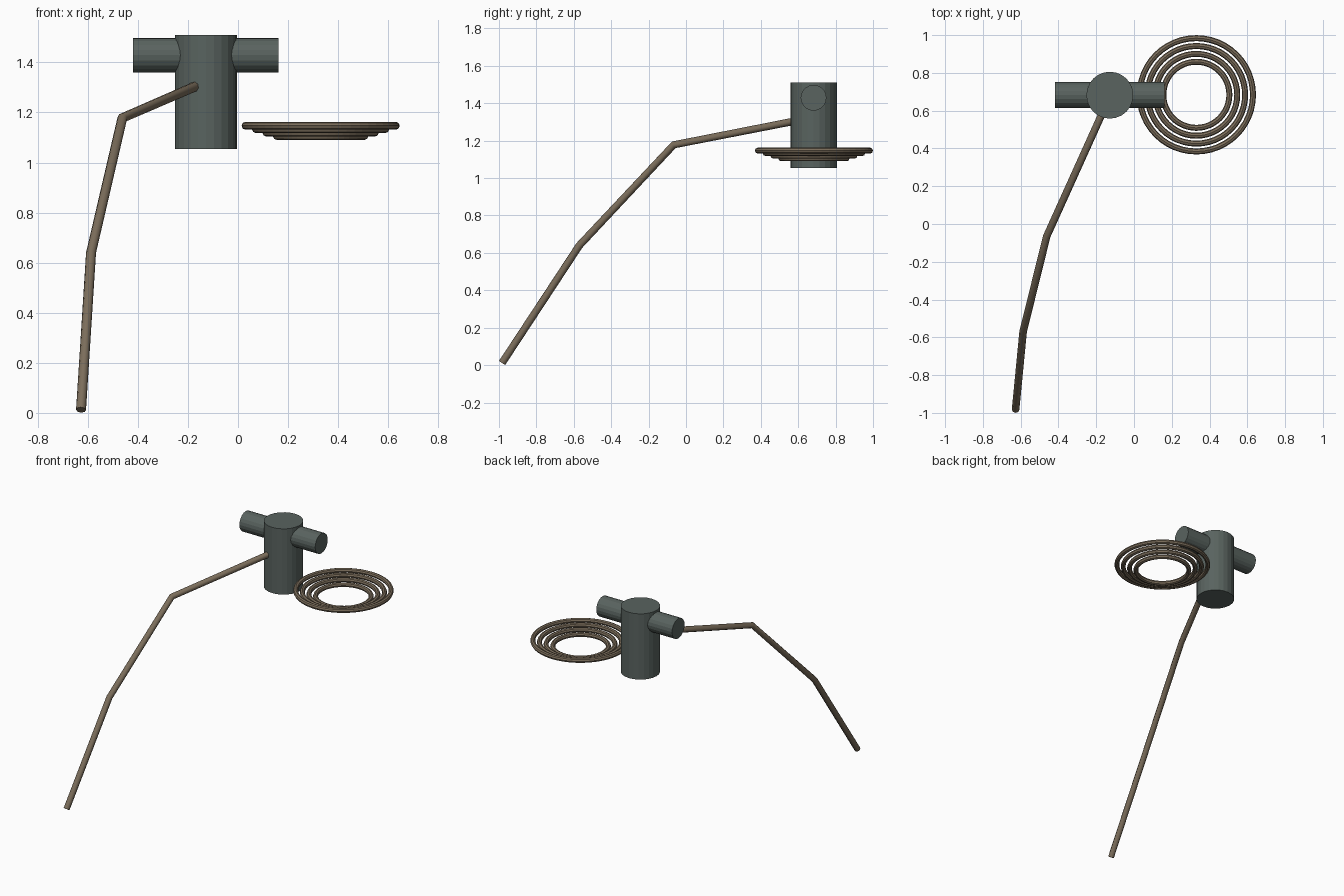
import bpy
from math import pi

if "Cube" in bpy.data.objects:
    bpy.data.objects.remove(bpy.data.objects["Cube"])

def material(name, rgb):
    m = bpy.data.materials.new(name)
    m.diffuse_color = (*rgb, 1)
    m.use_nodes = True
    m.node_tree.nodes["Principled BSDF"].inputs["Base Color"].default_value = m.diffuse_color
    return m

metal = material("dark_metal", (0.10, 0.125, 0.115))
tan = material("tan_hose", (0.20, 0.155, 0.105))

CX, CY = -0.128, 0.682  # body axis

def cylinder(name, radius, length, loc, sides, rot=(0, 0, 0)):
    bpy.ops.mesh.primitive_cylinder_add(vertices=sides, radius=radius, depth=length,
                                        location=loc, rotation=rot)
    o = bpy.context.object
    o.name = name
    o.data.materials.append(metal)
    return o

# upright body and cross pipe
cylinder("body", 0.124, 0.456, (CX, CY, 1.282), 24)
cylinder("cross_pipe", 0.069, 0.581, (CX, CY, 1.429), 20, (0, pi / 2, 0))

# bent hose from the ground up into the body
curve = bpy.data.curves.new("hose", 'CURVE')
curve.dimensions = '3D'
curve.bevel_depth = 0.02
curve.bevel_resolution = 2
curve.use_fill_caps = True
path = [(-0.627, -0.983, 0.012), (-0.587, -0.57, 0.64),
        (-0.462, -0.065, 1.178), (-0.155, 0.615, 1.311)]
spline = curve.splines.new('POLY')
spline.points.add(len(path) - 1)
for point, co in zip(spline.points, path):
    point.co = (*co, 1)
hose = bpy.data.objects.new("hose", curve)
bpy.context.collection.objects.link(hose)
hose.data.materials.append(tan)
bpy.ops.object.select_all(action='DESELECT')
hose.select_set(True)
bpy.context.view_layer.objects.active = hose
bpy.ops.object.convert(target='MESH')

# stepped coil of concentric rings
for i in range(4):
    bpy.ops.mesh.primitive_torus_add(major_radius=0.300 - 0.0417 * i, minor_radius=0.0158,
                                     major_segments=48, minor_segments=8,
                                     location=(0.33, 0.684, 1.147 - 0.0137 * i))
    ring = bpy.context.object
    ring.name = f"coil_ring_{i + 1}"
    ring.data.materials.append(tan)
